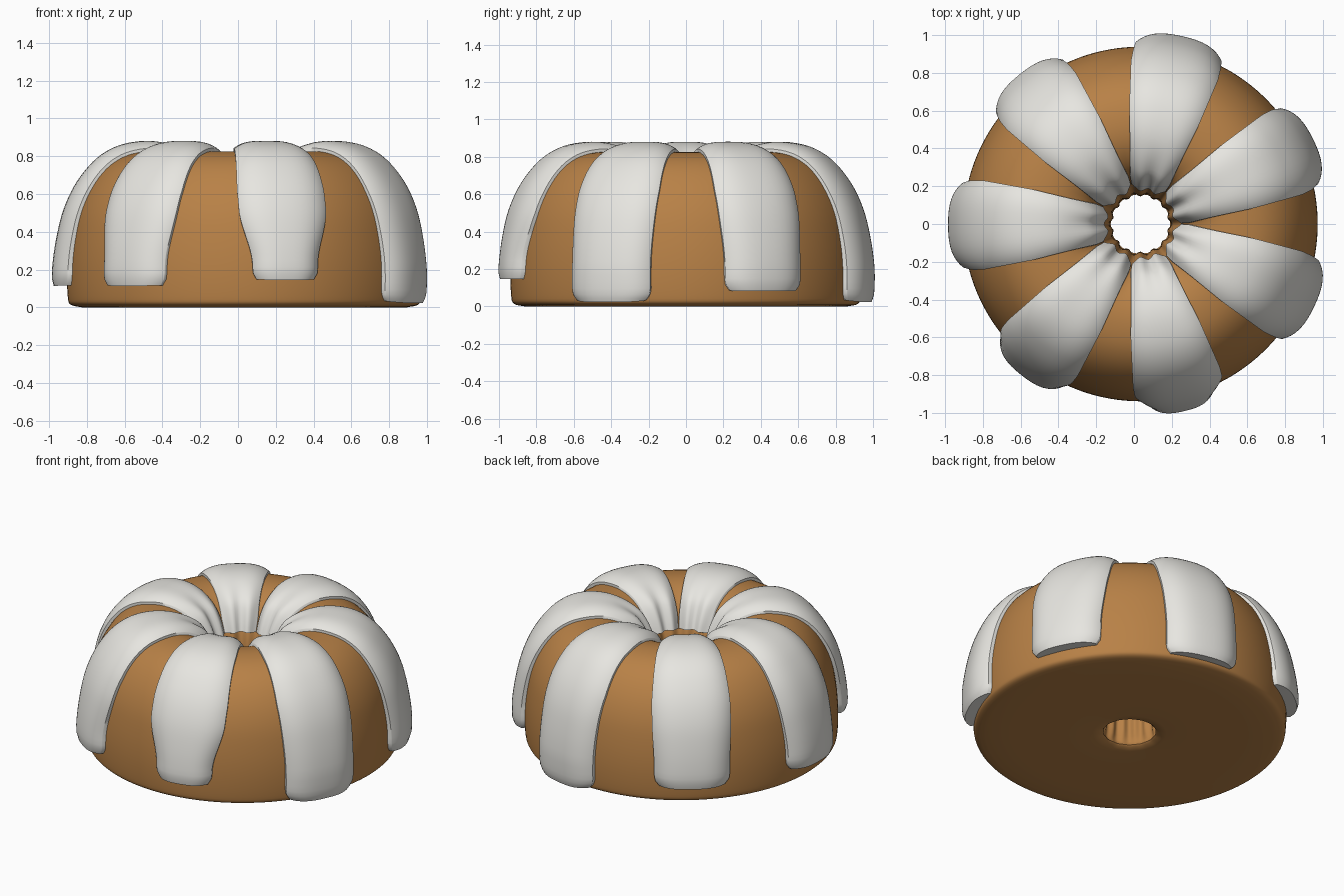
import bpy, math
from mathutils import Vector

cube = bpy.data.objects.get("Cube")
if cube:
    bpy.data.objects.remove(cube, do_unlink=True)


def material(name, color):
    m = bpy.data.materials.new(name)
    m.use_nodes = True
    m.diffuse_color = color
    m.node_tree.nodes["Principled BSDF"].inputs["Base Color"].default_value = color
    return m


brown = material("baked brown", (0.48, 0.22, 0.062, 1))
white = material("icing white", (0.8, 0.79, 0.75, 1))
CENTRE = (0.034, 0, 0)

# Cake cross-section (radius, height), from the underside around to the hole
PROFILE = [Vector(p) for p in (
    (0.22, 0), (0.86, 0), (0.92, 0.015), (0.935, 0.06), (0.938, 0.2),
    (0.925, 0.35), (0.895, 0.5), (0.84, 0.63), (0.76, 0.735), (0.66, 0.80),
    (0.54, 0.825), (0.43, 0.815), (0.33, 0.77), (0.26, 0.70), (0.20, 0.58),
    (0.165, 0.4), (0.155, 0.2), (0.17, 0.05))]
N = len(PROFILE)


def section(u):
    """Smooth point on the cross-section loop."""
    i = math.floor(u)
    t = u - i
    if i % N == 0:      # flat underside
        return PROFILE[0].lerp(PROFILE[1], t)
    a, b, c, d = (PROFILE[(i + k) % N] for k in (-1, 0, 1, 2))
    if i == 1:
        a = b * 2 - c
    return 0.5 * (2 * b + (c - a) * t + (2 * a - 5 * b + 4 * c - d) * t * t
                  + (3 * b - a - 3 * c + d) * t ** 3)


def surface(u, angle, lift=0.0):
    """Point on the cake, lifted along the normal; the hole is fluted."""
    p = section(u)
    d = section(u + 0.05) - section(u - 0.05)
    normal = Vector((d.y, -d.x)).normalized()
    p = p + normal * lift
    flute = max(0.0, min(1.0, (0.42 - p.x) / 0.22)) * min(1.0, max(p.y, 0) / 0.1)
    r = p.x * (1 + 0.055 * flute * math.cos(14 * angle))
    return (r * math.cos(angle), r * math.sin(angle), p.y)


def grid_object(name, rows, mat, wrap):
    """Skin a table of points; wrap closes it in both directions."""
    n, m = len(rows), len(rows[0])
    faces = [(i * m + j, i * m + (j + 1) % m,
              (i + 1) % n * m + (j + 1) % m, (i + 1) % n * m + j)
             for i in range(n if wrap else n - 1)
             for j in range(m if wrap else m - 1)]
    mesh = bpy.data.meshes.new(name)
    mesh.from_pydata([p for row in rows for p in row], [], faces)
    mesh.materials.append(mat)
    ob = bpy.data.objects.new(name, mesh)
    ob.location = CENTRE
    bpy.context.collection.objects.link(ob)
    bpy.ops.object.select_all(action='DESELECT')
    ob.select_set(True)
    bpy.context.view_layer.objects.active = ob
    bpy.ops.object.mode_set(mode='EDIT')
    bpy.ops.mesh.select_all(action='SELECT')
    bpy.ops.mesh.normals_make_consistent(inside=False)
    bpy.ops.object.mode_set(mode='OBJECT')
    bpy.ops.object.shade_smooth_by_angle(angle=math.radians(50))
    return ob


# Fluted ring cake
SIDES = 140
grid_object("cake_ring", [[surface(i / 4, math.tau * j / SIDES) for j in range(SIDES)]
                          for i in range(N * 4)], brown, True)


def half_width(r):
    """Icing grows wider away from the hole."""
    stops = ((0.2, 0.088), (0.25, 0.108), (0.4, 0.142), (0.6, 0.19), (0.85, 0.235), (2, 0.235))
    for (r0, w0), (r1, w1) in zip(stops, stops[1:]):
        if r <= r1:
            return w0 + (w1 - w0) * max(0, r - r0) / (r1 - r0)


def icing(name, degrees, bottom, taper):
    """One poured strip from the hole down to the given height."""
    u0 = 2.0
    while section(u0).y < bottom + 0.005:
        u0 += 0.01
    u1, steps, cols = 13.75, 48, 20
    rows = []
    for i in range(-1, steps + 2):
        f = min(max(i, 0), steps) / steps
        u = u0 + (u1 - u0) * f
        p = section(u)
        side = p.x > 0.5
        # the hanging end narrows by its taper and has rounded corners
        drop = max(0, min(1, (0.52 - p.y) / 0.3)) if side else 0
        drop = drop * drop * (3 - 2 * drop)
        width = half_width(p.x) * (1 - (1 - taper) * drop)
        end = max(0, 1 - (p.y - bottom) / 0.07) if side else 0
        width *= 1 - 0.16 * end ** 2.5
        thick = 0.055 + 0.025 * max(0, min(1, (0.7 - p.y) / 0.5)) * side
        thick -= 0.012 * end ** 3
        if not side:
            thick *= 1 - 0.45 * max(0, min(1, (0.3 - p.x) / 0.1))
        buried = i < 0 or i > steps
        row = []
        for j in range(-1, cols + 2):
            t = min(max(j, 0), cols) / cols * 2 - 1
            t = math.sin(t * math.pi / 2)
            lift = thick * (0.3 + 0.7 * (1 - abs(t) ** 3.5))
            if buried or j < 0 or j > cols:
                lift = -0.025
            row.append(surface(u, math.radians(degrees) + t * width / p.x, lift))
        rows.append(row)
    grid_object(name, rows, white, False)


# Seven strips: direction, height of the lower end, taper of the lower end
STRIPS = [("back", 0.03, 0.98), ("back_left", 0.08, 0.94), ("front_left", 0.03, 0.97),
          ("front", 0.14, 0.74), ("front_right", 0.11, 0.86), ("right", 0.11, 0.95),
          ("back_right", 0.12, 0.95)]
for k, (side_name, low, narrow) in enumerate(STRIPS):
    icing("icing_" + side_name, 77.5 - k * 360 / 7, low, narrow)
